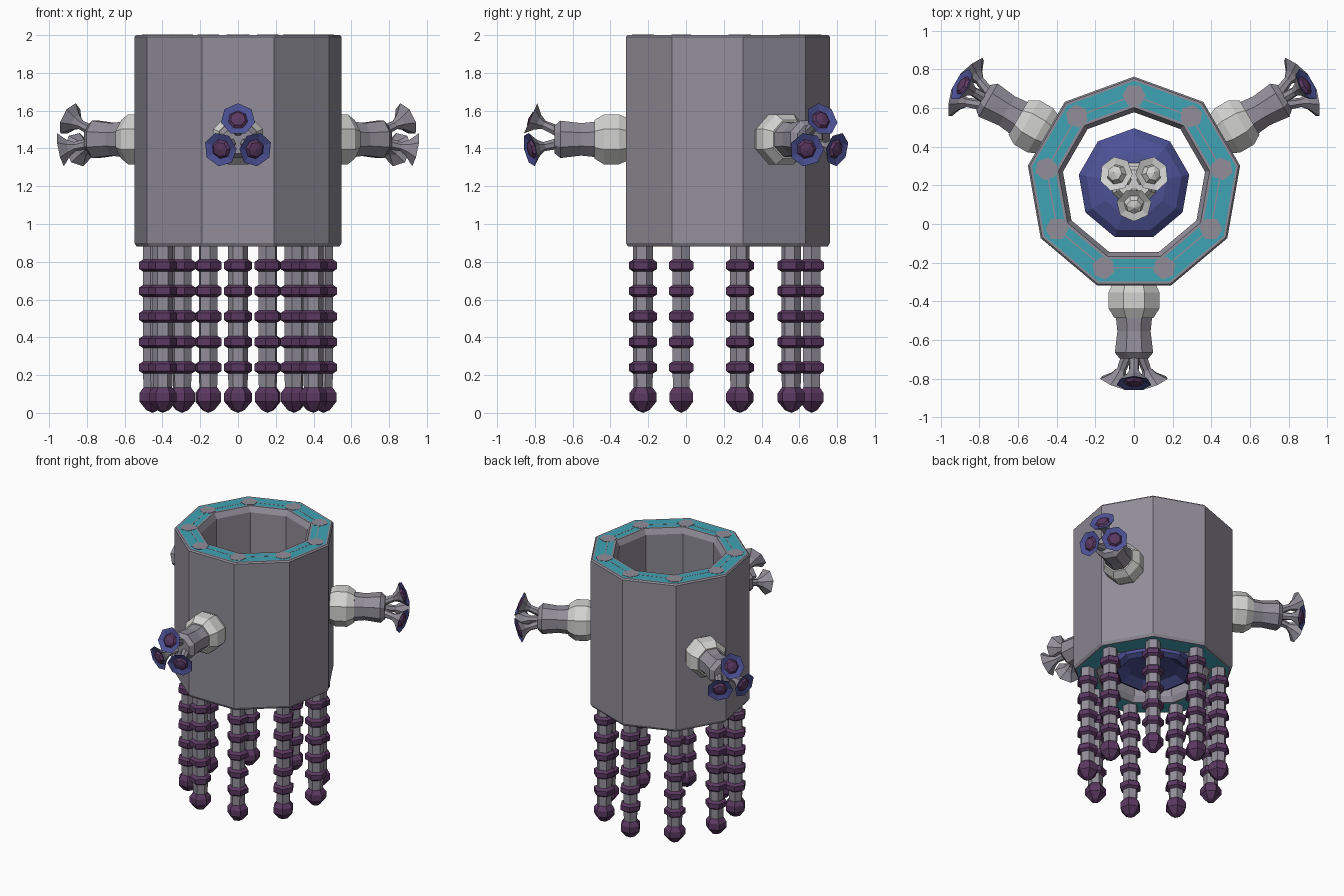
import bpy, bmesh, math
from mathutils import Matrix, Vector

if "Cube" in bpy.data.objects:
    bpy.data.objects.remove(bpy.data.objects["Cube"])

CY = 0.205          # y of the main axis
AXIS = Matrix.Translation((0, CY, 0))


def material(name, rgb):
    m = bpy.data.materials.new(name)
    m.diffuse_color = (*rgb, 1)
    m.use_nodes = True
    m.node_tree.nodes["Principled BSDF"].inputs["Base Color"].default_value = m.diffuse_color
    return m


GREY = material("grey", (0.285, 0.27, 0.32))
TEAL = material("teal", (0.05, 0.37, 0.46))
PURPLE = material("purple", (0.105, 0.04, 0.12))
BLUE = material("blue", (0.075, 0.085, 0.31))
WHITE = material("white", (0.65, 0.65, 0.64))


def lathe(name, profile, sides, matrix, phase=0.0, closed=False):
    """Revolve (radius, height, material) points; each material colours the band after its point."""
    bm = bmesh.new()
    mats = []
    rings = []
    for r, z, _ in profile:
        if r == 0:
            rings.append([bm.verts.new((0, 0, z))] * sides)
        else:
            rings.append([bm.verts.new((r * math.cos(phase + math.tau * i / sides),
                                        r * math.sin(phase + math.tau * i / sides), z))
                          for i in range(sides)])
    count = len(profile) if closed else len(profile) - 1
    for k in range(count):
        a, b = rings[k], rings[(k + 1) % len(rings)]
        mat = profile[k][2]
        if mat not in mats:
            mats.append(mat)
        for i in range(sides):
            j = (i + 1) % sides
            corners = []
            for v in (a[i], a[j], b[j], b[i]):
                if v not in corners:
                    corners.append(v)
            bm.faces.new(corners).material_index = mats.index(mat)
    bmesh.ops.recalc_face_normals(bm, faces=bm.faces[:])
    me = bpy.data.meshes.new(name)
    bm.to_mesh(me)
    bm.free()
    for m in mats:
        me.materials.append(m)
    ob = bpy.data.objects.new(name, me)
    ob.matrix_world = matrix
    bpy.context.collection.objects.link(ob)
    return ob


UP = math.pi / 2

# Nine-sided hollow body with teal end rings
lathe("hollow_body", [
    (0.545, 0.88, GREY), (0.557, 0.90, GREY), (0.557, 1.99, GREY), (0.548, 2.0, GREY),
    (0.535, 2.0, TEAL), (0.412, 2.0, GREY), (0.397, 2.0, GREY), (0.373, 1.96, GREY),
    (0.373, 0.92, GREY), (0.397, 0.88, GREY), (0.412, 0.88, TEAL), (0.535, 0.88, GREY),
], 9, AXIS, UP, closed=True)

# Thin seam along the middle of the top ring
lathe("top_seam", [(0.463, 1.998, GREY), (0.463, 2.001, GREY),
                   (0.455, 2.001, GREY), (0.455, 1.998, GREY)], 9, AXIS, UP, closed=True)

# Nine beaded legs, with a cap plate above each one
leg = [(0, 0.0, PURPLE), (0.035, 0.015, PURPLE), (0.073, 0.06, PURPLE),
       (0.073, 0.105, PURPLE), (0.05, 0.135, GREY)]
for i in range(5):
    z = 0.24 + 0.135 * i
    leg += [(0.053, z - 0.032, PURPLE), (0.075, z - 0.018, PURPLE),
            (0.075, z + 0.018, PURPLE), (0.053, z + 0.032, GREY)]
leg += [(0.053, 0.90, GREY), (0, 0.90, GREY)]
for i in range(9):
    a = UP + math.tau * i / 9
    place = AXIS @ Matrix.Rotation(a, 4, 'Z') @ Matrix.Translation((0.46, 0, 0))
    lathe("leg", leg, 6, place, UP)
    lathe("leg_cap_plate", [(0, 1.997, GREY), (0.06, 1.997, GREY), (0.06, 2.002, GREY),
                            (0, 2.002, GREY)], 6, place, UP)


def tips(name, base, z, shell, rim, core, dome):
    """Three flared tips around the local z axis, splayed outward."""
    for k in range(3):
        place = (base @ Matrix.Translation((0, 0, z)) @ Matrix.Rotation(math.tau * k / 3, 4, 'Z')
                 @ Matrix.Translation((0, 0.043, 0)) @ Matrix.Rotation(-math.radians(24), 4, 'X'))
        lathe(name, [(0, 0, shell), (0.03, 0, shell), (0.025, 0.08, shell), (0.045, 0.115, shell),
                     (0.092, 0.158, rim), (0.053, 0.147, core), (0.04, 0.147 + dome * 0.65, core),
                     (0, 0.147 + dome, core)], 7, place, UP)


# Three side arms ending in clusters of tips
for a in (-90, 30, 150):
    a = math.radians(a)
    out = Vector((math.cos(a), math.sin(a), 0))
    side = Vector((-math.sin(a), math.cos(a), 0))
    rot = Matrix((side, Vector((0, 0, 1)), out)).transposed().to_4x4()
    base = Matrix.Translation((0, CY, 1.448)) @ rot
    lathe("arm_collar", [(0, 0.50, WHITE), (0.115, 0.50, WHITE), (0.143, 0.56, WHITE),
                         (0.143, 0.64, WHITE), (0.11, 0.69, WHITE), (0, 0.69, WHITE)],
          8, base, math.pi / 8)
    lathe("arm", [(0, 0.68, GREY), (0.102, 0.68, GREY), (0.093, 0.76, GREY), (0.107, 0.87, GREY),
                  (0.08, 0.90, GREY), (0, 0.90, GREY)], 8, base, math.pi / 8)
    tips("arm_tip", base, 0.885, GREY, BLUE, PURPLE, 0.022)

# Blue dish inside the body, with a white stem and three white bulbs
lathe("core_dish", [(0, 0.95, BLUE), (0.18, 0.94, BLUE), (0.25, 0.90, BLUE), (0.29, 0.92, BLUE),
                    (0.29, 0.97, BLUE), (0.25, 1.01, BLUE), (0.17, 1.04, BLUE),
                    (0, 1.06, BLUE)], 9, AXIS, UP)
core = AXIS @ Matrix.Rotation(math.pi, 4, 'Z')
lathe("core_stem", [(0, 1.03, WHITE), (0.13, 1.03, WHITE), (0.09, 1.09, WHITE),
                    (0.10, 1.16, WHITE), (0.08, 1.19, WHITE), (0, 1.19, WHITE)], 8, core, math.pi / 8)
tips("core_bulb", core, 1.17, WHITE, WHITE, WHITE, 0.05)
